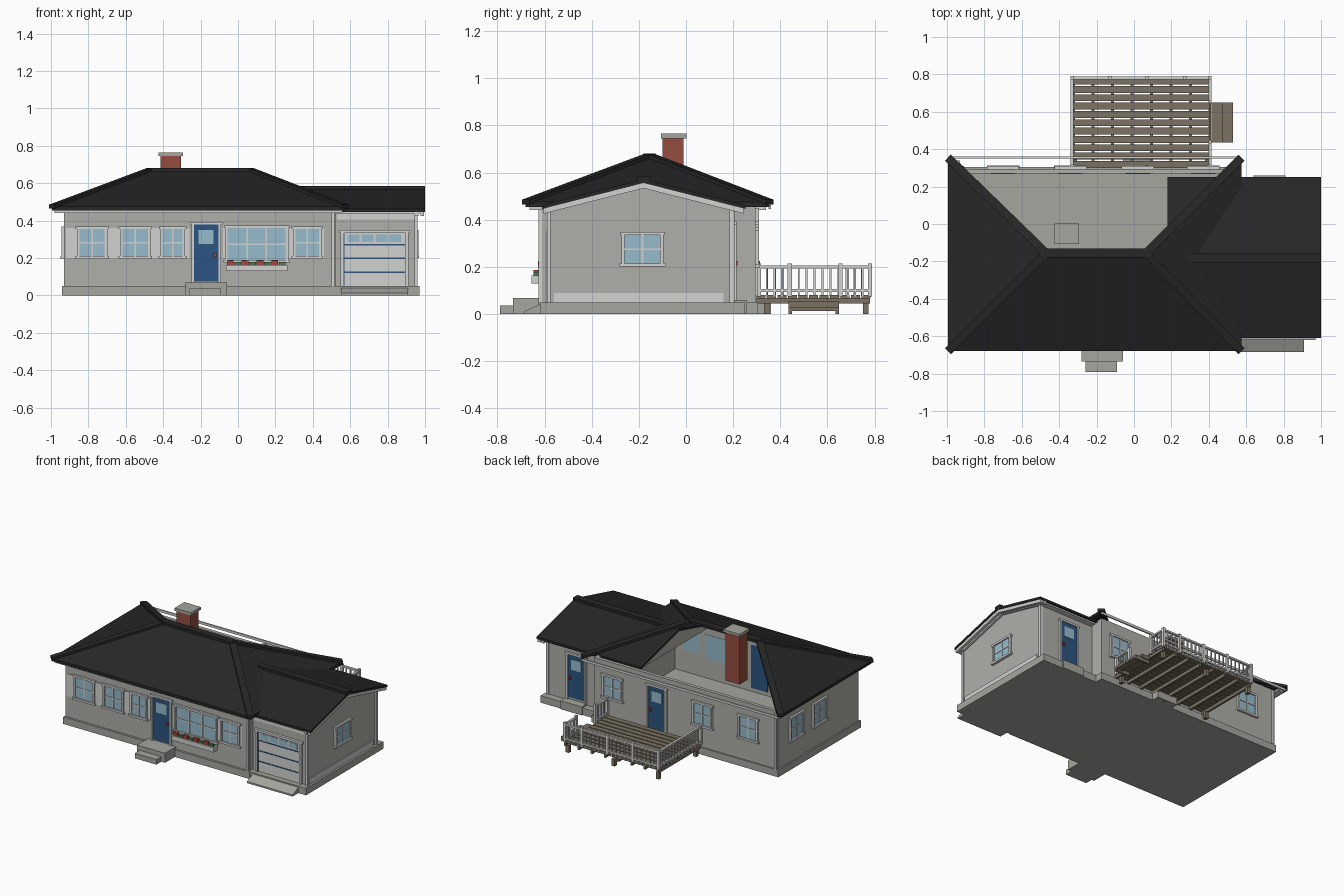
import bpy, bmesh
from mathutils import Vector

if "Cube" in bpy.data.objects:
    bpy.data.objects.remove(bpy.data.objects["Cube"])


def material(name, r, g, b):
    mat = bpy.data.materials.new(name)
    mat.use_nodes = True
    mat.diffuse_color = (r, g, b, 1)
    mat.node_tree.nodes["Principled BSDF"].inputs["Base Color"].default_value = (r, g, b, 1)
    return mat


SIDING = material("grey siding", .43, .43, .4)
STONE = material("concrete", .38, .38, .35)
TRIM = material("pale trim", .65, .65, .64)
ROOF = material("charcoal shingle", .02, .02, .02)
BRICK = material("red brick", .3, .075, .05)
BLUE = material("blue paint", .025, .09, .22)
GLASS = material("pale blue glass", .31, .5, .61)
WOOD = material("weathered wood", .2, .17, .125)
RED = material("red flower", .4, .06, .04)
GREEN = material("green leaf", .08, .18, .08)


def solid(name, mat, prisms):
    """One object from a list of (polygon, extrusion vector) pairs."""
    bm = bmesh.new()
    for points, vector in prisms:
        low = [bm.verts.new(p) for p in points]
        high = [bm.verts.new(Vector(p) + Vector(vector)) for p in points]
        bm.faces.new(low)
        bm.faces.new(high[::-1])
        for i in range(len(low)):
            j = (i + 1) % len(low)
            bm.faces.new((low[j], low[i], high[i], high[j]))
    bmesh.ops.recalc_face_normals(bm, faces=bm.faces)
    mesh = bpy.data.meshes.new(name)
    bm.to_mesh(mesh)
    bm.free()
    mesh.materials.append(mat)
    obj = bpy.data.objects.new(name, mesh)
    bpy.context.collection.objects.link(obj)
    return obj


def box(x0, x1, y0, y1, z0, z1):
    return [(x0, y0, z0), (x1, y0, z0), (x1, y1, z0), (x0, y1, z0)], (0, 0, z1 - z0)


def beam(a, b, width, height):
    a, b = Vector(a), Vector(b)
    side = (b - a).cross(Vector((0, 0, 1))).normalized() * width / 2
    up = Vector((0, 0, height / 2))
    return [a - side - up, a + side - up, a + side + up, a - side + up], b - a


# Walls: axis of the normal, outer position, outward sign
FRONT, BACK, SIDE = ("y", -.61, -1), ("y", .295, 1), ("x", -.93, -1)
GARAGE_FRONT, GARAGE_BACK, GARAGE_SIDE = ("y", -.575, -1), ("y", .2, 1), ("x", .95, 1)
THICK = .025


def on_wall(wall, u0, u1, z0, z1, inner, outer):
    """Box on a wall; inner and outer are distances out from its face."""
    axis, pos, out = wall
    d0, d1 = sorted((pos + out * inner, pos + out * outer))
    return box(u0, u1, d0, d1, z0, z1) if axis == "y" else box(d0, d1, u0, u1, z0, z1)


def frame(wall, u0, u1, z0, z1, w, depth):
    return [on_wall(wall, u0 - w, u0, z0, z1, 0, depth), on_wall(wall, u1, u1 + w, z0, z1, 0, depth),
            on_wall(wall, u0 - w * 1.5, u1 + w * 1.5, z1, z1 + w, 0, depth)]


def window(name, wall, center, width, z0=.21, z1=.355, columns=2):
    u0, u1 = center - width / 2, center + width / 2
    solid(name + "_glass", GLASS, [on_wall(wall, u0, u1, z0, z1, -THICK - .002, .006)])
    bars = frame(wall, u0, u1, z0, z1, .014, .014)
    bars.append(on_wall(wall, u0 - .022, u1 + .022, z0 - .014, z0, 0, .018))
    for i in range(1, columns):
        u = u0 + width * i / columns
        bars.append(on_wall(wall, u - .004, u + .004, z0, z1, 0, .01))
    middle = (z0 + z1) / 2
    bars.append(on_wall(wall, u0, u1, middle - .004, middle + .004, 0, .01))
    solid(name + "_frame", TRIM, bars)


def door(name, wall, center):
    u0, u1 = center - .065, center + .065
    solid(name + "_leaf", BLUE, [on_wall(wall, u0, u1, .075, .38, -THICK - .002, .006)])
    solid(name + "_light", GLASS, [on_wall(wall, center - .04, center + .04, .275, .35, 0, .01)])
    solid(name + "_frame", TRIM, frame(wall, u0, u1, .06, .38, .014, .014))
    solid(name + "_knob", RED, [on_wall(wall, u1 - .025, u1 - .01, .205, .225, 0, .018)])


# Foundation, steps and driveway apron
solid("foundation", STONE, [box(-.94, .53, -.625, .305, 0, .05), box(.53, .97, -.62, .25, 0, .05)])
solid("front_steps", STONE, [box(-.28, -.06, -.735, -.6, 0, .068), box(-.26, -.09, -.79, -.735, 0, .036)])
solid("back_steps", STONE, [box(.64, .81, .2, .258, 0, .06), box(-.06, .1, .29, .36, 0, .05)])
solid("driveway_apron", STONE, [([(.55, -.685, 0), (.55, -.61, 0), (.55, -.61, .045), (.55, -.685, .012)], (.36, 0, 0))])

# Hollow house walls and garage
solid("house_walls", SIDING, [
    on_wall(FRONT, -.93, .52, .05, .46, -THICK, 0), on_wall(BACK, -.93, .52, .05, .46, -THICK, 0),
    on_wall(SIDE, -.59, .275, .05, .46, -THICK, 0), box(.495, .52, -.59, .275, .05, .46)])
gable = [(-.575, .05), (.2, .05), (.2, .455), (-.18, .56), (-.575, .455)]
solid("garage_walls", SIDING, [
    on_wall(GARAGE_FRONT, .52, .95, .05, .455, -THICK, 0),
    on_wall(GARAGE_BACK, .52, .95, .05, .455, -THICK, 0),
    ([(.925, y, z) for y, z in gable], (THICK, 0, 0)),
    ([(.19, -.58, .445), (.19, .24, .445), (.19, -.18, .555)], (.015, 0, 0))])

# Hip roof with open back slope
EAVE, TOP = .475, .672
fl, fr, bl, br = [(x, y, EAVE) for y in (-.68, .355) for x in (-.995, .575)]
rl, rr = (-.47, -.155, TOP), (.065, -.155, TOP)
down = (0, 0, -.02)
solid("main_roof", ROOF, [([fl, fr, rr, rl], down), ([fl, rl, bl], down), ([fr, br, rr], down)])
caps = [beam(a, b, .045, .02) for a, b in ((fl, rl), (bl, rl), (fr, rr), (br, rr))]
caps.append(beam((rl[0] - .01, rl[1], TOP), (rr[0] + .01, rr[1], TOP), .05, .02))
solid("hip_caps", ROOF, caps)
solid("back_eave_rail", TRIM, [box(-.98, .57, .35, .36, .445, .462)])

# Garage gable roof
RIDGE = .572
slopes = [[(.18, y, .462), (1, y, .462), (1, -.18, RIDGE), (.18, -.18, RIDGE)] for y in (-.61, .252)]
solid("garage_roof", ROOF, [(s, (0, 0, -.016)) for s in slopes])
solid("garage_ridge_cap", ROOF, [beam((.25, -.18, RIDGE + .002), (1, -.18, RIDGE + .002), .05, .022)])
solid("garage_rakes", TRIM, [beam((x, y, .438), (x, -.18, RIDGE - .026), .02, .025)
                             for x in (.985, .955) for y in (-.605, .247)])

# Soffits, fascia and downspouts
solid("soffits", TRIM, [
    box(-.98, .56, -.665, -.61, .442, .455), box(-.98, -.93, -.665, .34, .442, .455),
    box(.53, .98, -.6, -.575, .436, .446), box(.53, .98, .2, .24, .436, .446)])
solid("downspouts", TRIM, [
    on_wall(FRONT, .5, .515, .05, .45, 0, .015), on_wall(GARAGE_FRONT, .945, .96, .05, .44, 0, .015),
    on_wall(BACK, -.925, -.91, .05, .45, 0, .015), on_wall(GARAGE_SIDE, .185, .205, .05, .45, -.01, .01)])
solid("wall_panels", TRIM, [
    on_wall(FRONT, -.92, -.26, .2, .36, 0, .004), on_wall(FRONT, -.08, .46, .2, .36, 0, .004),
    on_wall(GARAGE_SIDE, -.56, .16, .05, .09, 0, .006)])

# Windows and doors
for i, (u, w) in enumerate([(-.78, .135), (-.55, .135), (-.35, .105), (.37, .125)]):
    window(f"front_window_{i}", FRONT, u, w)
window("picture_window", FRONT, .1, .31, .19, .36, 3)
for i, u in enumerate((-.7, -.34, .37)):
    window(f"back_window_{i}", BACK, u, .13)
for i, u in enumerate((.09, -.17)):
    window(f"side_window_{i}", SIDE, u, .13)
window("garage_window", GARAGE_SIDE, -.185, .15, .215, .335)
door("front_door", FRONT, -.17)
door("back_door", BACK, .02)
door("garage_back_door", GARAGE_BACK, .72)

# Flower box
solid("flower_box", TRIM, [on_wall(FRONT, -.065, .265, .13, .163, 0, .045)])
for name, mat, z0, z1, start in (("red_flowers", RED, .163, .187, -.06), ("leaves", GREEN, .163, .178, -.02)):
    solid(name, mat, [on_wall(FRONT, start + .08 * i, start + .08 * i + .035, z0, z1, .012, .036) for i in range(4)])

# Sectional garage door
solid("garage_door", TRIM, [on_wall(GARAGE_FRONT, .565, .895, .045, .335, 0, .008)]
      + frame(GARAGE_FRONT, .565, .895, .045, .335, .016, .018)
      + [on_wall(GARAGE_FRONT, .53, .95, .405, .435, 0, .006)])
solid("garage_door_seams", BLUE, [on_wall(GARAGE_FRONT, .565, .895, z, z + .007, 0, .011) for z in (.12, .195, .268)]
      + [on_wall(GARAGE_FRONT, .563, .569, .045, .335, 0, .012)])
solid("garage_door_lights", GLASS, [on_wall(GARAGE_FRONT, u, u + .065, .285, .325, 0, .011)
                                    for u in (.585, .66, .735, .81)])

# Chimney
solid("chimney", BRICK, [box(-.415, -.305, -.1, -.01, .4, .745)])
solid("chimney_cap", STONE, [box(-.425, -.295, -.107, .003, .745, .765)])

# Deck: planks along x, joists along y, legs
X0, X1, Y0, Y1 = -.34, .415, .3, .79
PLANKS = 11
pitch = (Y1 - Y0) / PLANKS
solid("deck_planks", WOOD, [box(X0 + .01, X1 - .01, Y0 + pitch * i, Y0 + pitch * (i + .82), .068, .08)
                            for i in range(PLANKS)])
solid("deck_joists", WOOD, [box(X0 + .01 + .104 * i, X0 + .025 + .104 * i, Y0, Y1 - .01, .045, .068)
                            for i in range(8)])
solid("deck_legs", WOOD, [box(x, x + .025, y, y + .025, 0, .05)
                          for x in (X0 + .01, .02, X1 - .035) for y in (Y0 + .03, Y1 - .04)])
solid("deck_steps", WOOD, [box(X1, .475, .435, .65, .03, .055), box(.475, .53, .435, .65, .012, .03),
                           box(X1, .53, .435, .45, 0, .025), box(X1, .53, .635, .65, 0, .025)])


# Deck railing with a gap at the steps
def railing(name, a, b):
    a, b = Vector(a), Vector(b)
    count = round((b - a).length / .033)
    parts = [beam(a + Vector((0, 0, z)), b + Vector((0, 0, z)), .016, .012) for z in (.1, .2)]
    for i in range(count + 1):
        p = a.lerp(b, i / count)
        post = i in (0, count) or (count > 15 and i % 6 == 0)
        r, top = (.009, .215) if post else (.004, .2)
        parts.append(box(p.x - r, p.x + r, p.y - r, p.y + r, .075, top))
    solid(name, TRIM, parts)


left, right, rear = X0 + .009, X1 - .009, Y1 - .009
railing("back_railing", (left, rear, 0), (right, rear, 0))
railing("right_railing", (left, Y0 + .01, 0), (left, rear, 0))
railing("left_railing_near", (right, Y0 + .01, 0), (right, .44, 0))
railing("left_railing_far", (right, .655, 0), (right, rear, 0))
